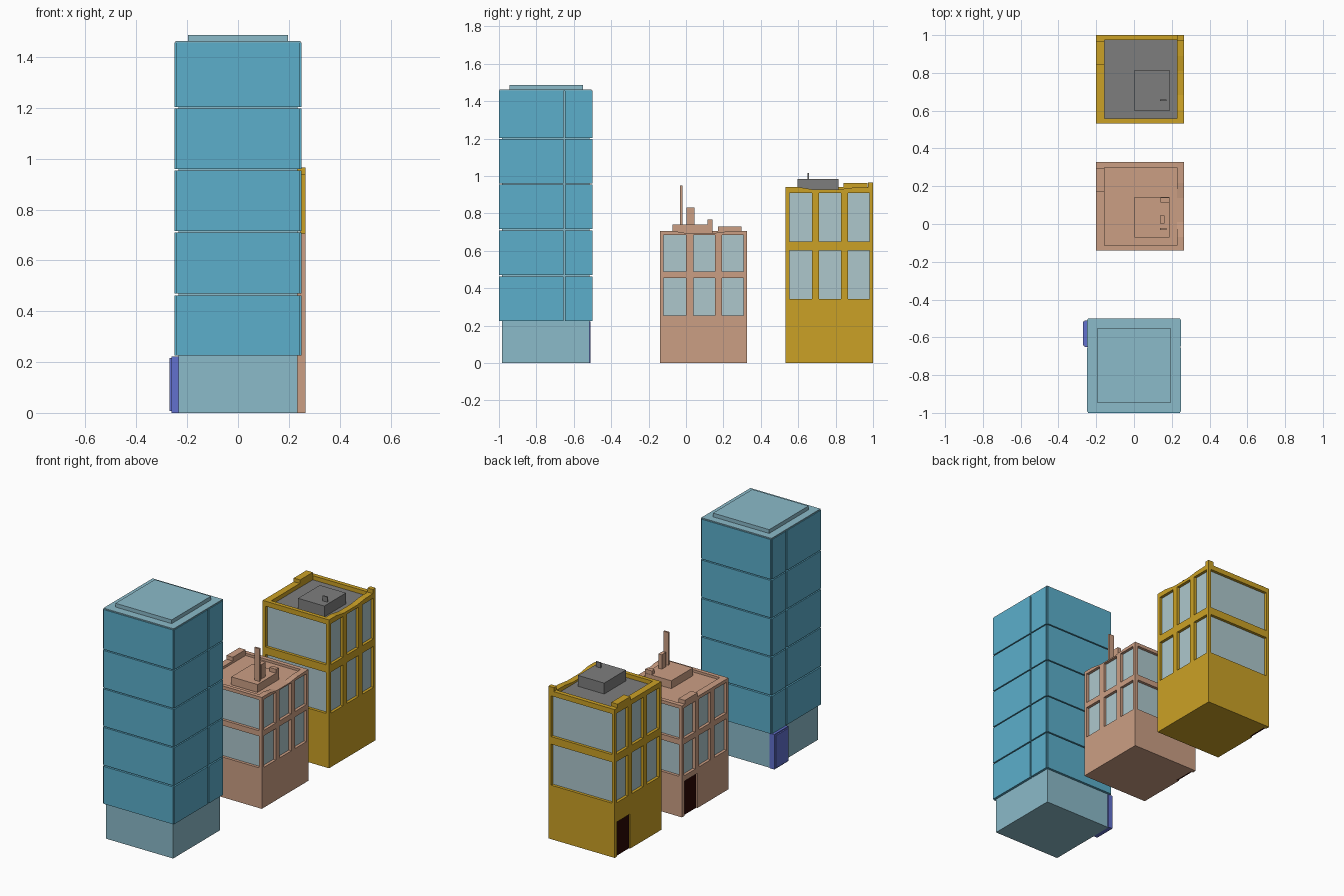
import bpy, bmesh
from mathutils import Matrix, Vector

if "Cube" in bpy.data.objects:
    bpy.data.objects.remove(bpy.data.objects["Cube"])


def material(name, r, g, b):
    m = bpy.data.materials.new(name)
    m.diffuse_color = [(c / 255) ** 2.2 for c in (r, g, b)] + [1]
    m.use_nodes = True
    m.node_tree.nodes["Principled BSDF"].inputs["Base Color"].default_value = m.diffuse_color
    return m


BLUE = material("blue_panel", 92, 173, 202)
PALE = material("pale_blue", 138, 185, 200)
VIOLET = material("violet", 98, 112, 205)
PINK = material("terracotta", 202, 157, 131)
OCHRE = material("ochre", 202, 160, 42)
GLASS = material("glass", 172, 198, 203)
GREY = material("grey", 125, 125, 125)
DARK = material("dark_door", 48, 16, 12)


def finish(name, bm, mat):
    me = bpy.data.meshes.new(name)
    bm.to_mesh(me)
    bm.free()
    me.materials.append(mat)
    ob = bpy.data.objects.new(name, me)
    bpy.context.collection.objects.link(ob)


def boxes(name, mat, items):
    """One object from boxes given as (x0, x1, y0, y1, z0, z1)."""
    bm = bmesh.new()
    for x0, x1, y0, y1, z0, z1 in items:
        mtx = Matrix.Translation(((x0 + x1) / 2, (y0 + y1) / 2, (z0 + z1) / 2))
        bmesh.ops.create_cube(bm, size=1, matrix=mtx @ Matrix.Diagonal((x1 - x0, y1 - y0, z1 - z0, 1)))
    finish(name, bm, mat)


def side_profile(name, mat, x0, x1, pts):
    """Extrude a (y, z) outline along x."""
    bm = bmesh.new()
    f = bm.faces.new([bm.verts.new((x0, y, z)) for y, z in pts])
    r = bmesh.ops.extrude_face_region(bm, geom=[f])
    bmesh.ops.translate(bm, vec=Vector((x1 - x0, 0, 0)),
                        verts=[v for v in r["geom"] if isinstance(v, bmesh.types.BMVert)])
    bmesh.ops.recalc_face_normals(bm, faces=bm.faces)
    finish(name, bm, mat)


# Glass tower: core, cladding panels per floor, roof and entrance
boxes("tower_core", PALE, [(-.235, .235, -.985, -.515, 0, 1.455)])
floors = [(.225, .462), (.47, .709), (.716, .953), (.96, 1.197), (1.204, 1.456)]
for i, (a, b) in enumerate(floors):
    panels = [(-.243, .243, -1, -.985, a, b), (-.243, .243, -.515, -.5, a, b)]
    for x0, x1 in ((-.25, -.235), (.235, .25)):
        panels += [(x0, x1, -.993, -.656, a, b), (x0, x1, -.646, -.507, a, b)]
    boxes(f"tower_panels_{i + 1}", BLUE, panels)
boxes("tower_roof", PALE, [(-.246, .246, -.996, -.504, 1.455, 1.463),
                           (-.197, .197, -.945, -.552, 1.463, 1.487)])
boxes("tower_entrance", VIOLET, [(-.262, -.23, -.65, -.51, 0, .222),
                                 (-.27, -.262, -.643, -.517, .008, .215)])

X0, X1, W, T = -.2, .265, .467, .018


def building(name, mat, roof_mat, y0, zs, floor_z, top, raised):
    """Town building: ground floor, two glazed storeys and a parapet roof."""
    y1 = y0 + W
    w0, w1, w2, w3 = zs
    d0, d1, dh = y1 - .155, y1 - .025, .22
    # Ground floor with a recessed door on the left side
    boxes(name + "_ground_floor", mat, [
        (X0 + T, X1, y0, y1, 0, w0),
        (X0, X0 + T, y0, d0, 0, w0),
        (X0, X0 + T, d1, y1, 0, w0),
        (X0, X0 + T, d0, d1, dh, w0)])
    boxes(name + "_door", DARK, [(X0 + .008, X0 + T + .002, d0, d1, 0, dh)])
    # Glazing behind bands, corner posts and mullions
    boxes(name + "_glass", GLASS, [(X0 + T, X1 - T, y0 + T, y1 - T, w0 - .01, w3 + .005)])
    c = .02
    frame = [(X0, X1, y0, y1, w1, w2), (X0, X1, y0, y1, w3, floor_z)]
    for a, b in ((w0, w1), (w2, w3)):
        frame += [(x, x + c, y, y + c, a, b) for x in (X0, X1 - c) for y in (y0, y1 - c)]
        frame += [(x, x + T + .004, y0 + m, y0 + m + .038, a, b)
                  for x in (X0, X1 - T - .004) for m in (.141, .295)]
    boxes(name + "_wall_frame", mat, frame)
    # Roof surface and parapet, the right side dipping in the middle
    boxes(name + "_roof", roof_mat, [(X0 + .04, X1 - .035, y0 + .02, y1 - .02, floor_z - .005, floor_z + .004)])
    boxes(name + "_parapet", mat, [
        (X0, X1 - .038, y0, y0 + .025, floor_z, top),
        (X0, X1 - .038, y1 - .027, y1, floor_z, top),
        (X0, X0 + .043, y0 + .025, y1 - .027, floor_z, top),
        (X0, X0 + .045, y1 - .157, y1 - .03, top, raised)])
    dip = top - .013
    side_profile(name + "_right_parapet", mat, X1 - .038, X1, [
        (y0, floor_z), (y1, floor_z), (y1, top), (y1 - .11, top - .003),
        (y1 - .19, dip), (y0 + .15, dip), (y0 + .07, top), (y0, top)])


building("middle_building", PINK, PINK, -.14, (.255, .455, .49, .685), .687, .706, .73)
building("back_building", OCHRE, GREY, .533, (.342, .602, .65, .908), .91, .94, .963)

# Middle building rooftop: plant room, chimney, mast
boxes("middle_plant_room", PINK, [(.003, .187, -.072, .143, .685, .741),
                                  (.14, .187, .115, .141, .74, .766)])
boxes("middle_chimney", PINK, [(.138, .162, .003, .045, .74, .832)])
boxes("middle_mast", PINK, [(.138, .172, -.032, -.02, .74, .948)])

# Back building rooftop: plant room, vent, raised corner
boxes("back_plant_room", GREY, [(.003, .187, .597, .815, .905, .983)])
boxes("back_vent", GREY, [(.138, .172, .65, .658, .98, 1.015)])
boxes("back_corner_post", OCHRE, [(.227, .265, .972, 1, .93, .965)])
